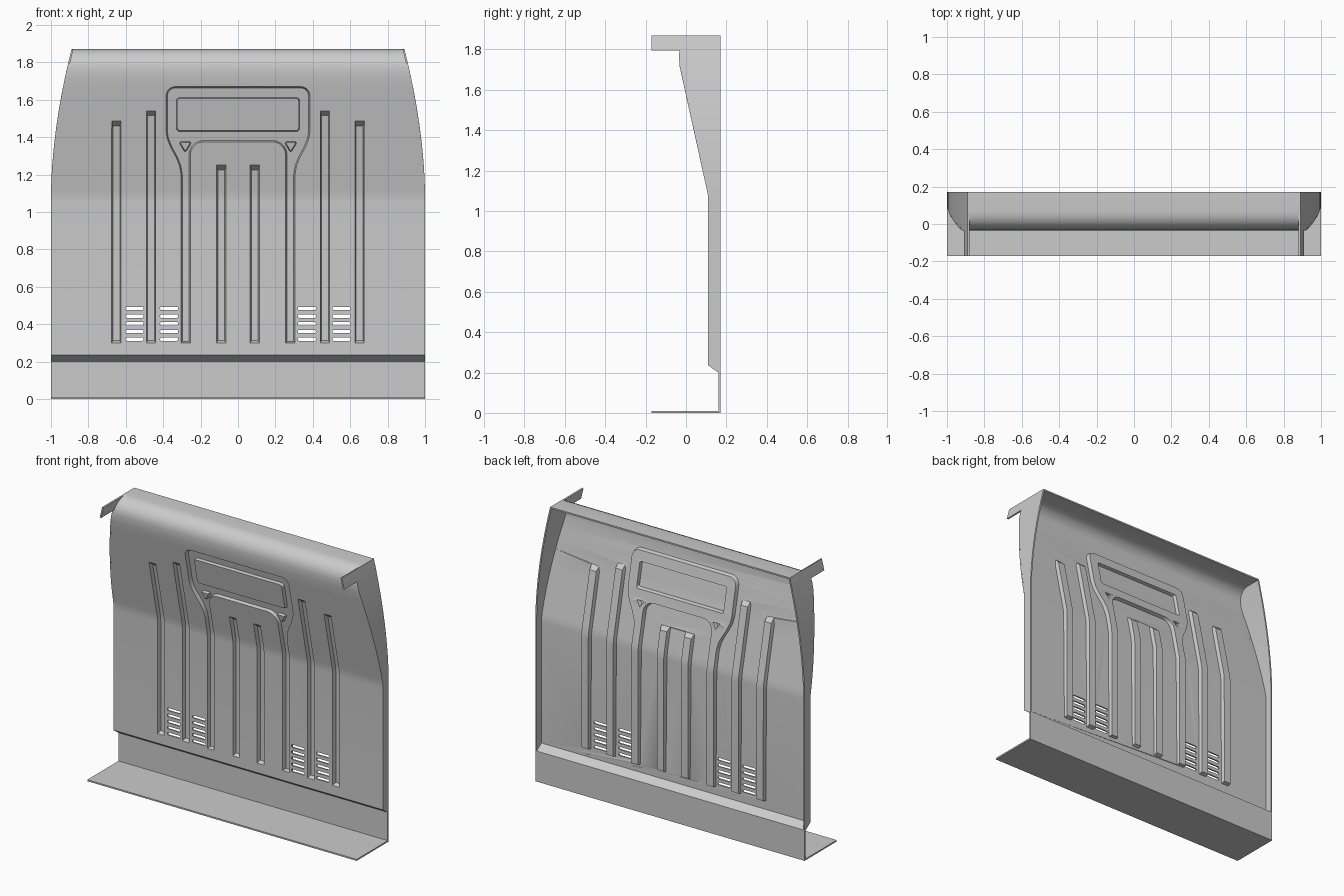
import bpy, bmesh, math
from mathutils import Vector
from mathutils.geometry import tessellate_polygon

if "Cube" in bpy.data.objects:
    bpy.data.objects.remove(bpy.data.objects["Cube"])

BACK, THICK, DEPTH = 0.17, 0.01, 0.025

# Side profile (y, z) of the folded sheet: floor lip, kick panel, wall, slope, rolled top
profile = [(-0.17, 0.01), (0.16, 0.01), (0.16, 0.20), (0.11, 0.235),
           (0.11, 1.05), (0.108, 1.08), (0.102, 1.11)]
profile += [(0.102 - 0.134 * i / 9, 1.11 + 0.61 * i / 9) for i in range(1, 10)]
for i in range(7):
    a = math.radians(15 * i)
    profile.append((0.065 - 0.1 * math.cos(a), 1.77 + 0.1 * math.sin(a)))
profile.append((BACK, 1.87))

# Unfolded height of each profile point; equals z from the wall upward
levels = [0.0]
for (y0, z0), (y1, z1) in zip(profile, profile[1:]):
    levels.append(levels[-1] + max(abs(y1 - y0), abs(z1 - z0)))
shift = 0.235 - levels[3]
levels = [v + shift for v in levels]


def fold(v):
    for i in range(len(levels) - 1):
        if v <= levels[i + 1] or i == len(levels) - 2:
            t = (v - levels[i]) / (levels[i + 1] - levels[i])
            (y0, z0), (y1, z1) = profile[i], profile[i + 1]
            return y0 + (y1 - y0) * t, z0 + (z1 - z0) * t


def half_width(z):
    return 1 - 0.11 * max(0, (z - 1.08) / 0.79) ** 1.8


def rect(x0, x1, z0, z1):
    return [(x0, z0), (x1, z0), (x1, z1), (x0, z1)]


def arc(cx, cz, r, a0, a1, n=5):
    return [(cx + r * math.cos(math.radians(a0 + (a1 - a0) * i / n)),
             cz + r * math.sin(math.radians(a0 + (a1 - a0) * i / n))) for i in range(n + 1)]


def rounded(x0, x1, z0, z1, r, n=4):
    return (arc(x0 + r, z0 + r, r, 180, 270, n) + arc(x1 - r, z0 + r, r, 270, 360, n)
            + arc(x1 - r, z1 - r, r, 0, 90, n) + arc(x0 + r, z1 - r, r, 90, 180, n))


def inset(loop, d):
    out, n = [], len(loop)
    for i in range(n):
        a, b, c = (Vector(loop[(i + k) % n]) for k in (-1, 0, 1))
        d1, d2 = (b - a).normalized(), (c - b).normalized()
        n1, n2 = Vector((-d1.y, d1.x)), Vector((-d2.y, d2.x))
        out.append(tuple(b + (n1 + n2) * d / (1 + n1.dot(n2))))
    return out


def fill(bm, loops, y):
    vecs = [[Vector((x, z, 0)) for x, z in l] for l in loops]
    verts = [bm.verts.new((p.x, y, p.y)) for l in vecs for p in l]
    for tri in tessellate_polygon(vecs):
        bm.faces.new([verts[i] for i in tri])


def wall(bm, la, ya, lb, yb):
    a = [bm.verts.new((x, ya, z)) for x, z in la]
    b = [bm.verts.new((x, yb, z)) for x, z in lb]
    for i in range(len(a)):
        j = (i + 1) % len(a)
        bm.faces.new((a[i], a[j], b[j], b[i]))


def finish(bm, name, mirror=False):
    me = bpy.data.meshes.new(name)
    bm.to_mesh(me)
    bm.free()
    ob = bpy.data.objects.new(name, me)
    bpy.context.collection.objects.link(ob)
    bpy.ops.object.select_all(action='DESELECT')
    ob.select_set(True)
    bpy.context.view_layer.objects.active = ob
    s = ob.modifiers.new("thickness", 'SOLIDIFY')
    s.thickness, s.offset, s.use_even_offset = THICK, -1, True
    if mirror:
        ob.modifiers.new("mirror", 'MIRROR')
    for m in list(ob.modifiers):
        bpy.ops.object.modifier_apply(modifier=m.name)
    bpy.ops.object.shade_smooth_by_angle(angle=math.radians(30))


# Pressed sheet, laid out flat in x/z with groove depth in y
bm = bmesh.new()
edge = [(half_width(z), v) for (y, z), v in zip(profile, levels)]
outline = edge + [(-x, v) for x, v in reversed(edge)]
openings = []

# Straight grooves with a ramped upper end
for x, top in ((0.09, 1.25), (0.465, 1.54), (0.65, 1.485)):
    for s in (-1, 1):
        c = s * x
        outer = rect(c - 0.025, c + 0.025, 0.30, top)
        inner = rect(c - 0.018, c + 0.018, 0.312, top - 0.025)
        openings.append(outer)
        wall(bm, outer, 0, inner, DEPTH)
        fill(bm, [inner], DEPTH)

# Arch-shaped groove with a raised plate and two raised triangles
half = arc(0.185, 1.305, 0.07, 90, 0) + [(0.255, 0.30), (0.305, 0.30), (0.305, 1.20),
        (0.312, 1.245), (0.33, 1.29), (0.36, 1.345), (0.378, 1.39), (0.385, 1.43)]
half += arc(0.335, 1.62, 0.05, 0, 90)
arch = half + [(-x, z) for x, z in reversed(half)]
openings.append(arch)
floor = inset(arch, 0.007)
wall(bm, arch, 0, floor, DEPTH)
raised = [rounded(-0.33, 0.33, 1.43, 1.612, 0.02)]
for s in (-1, 1):
    c = 0.282 * s
    raised.append(arc(c, 1.332, 0.009, 210, 330, 3) + arc(c + 0.021, 1.368, 0.009, -30, 90, 3)
                  + arc(c - 0.021, 1.368, 0.009, 90, 210, 3))
fill(bm, [floor] + raised, DEPTH)
for loop in raised:
    top = inset(loop, 0.005)
    wall(bm, loop, DEPTH, top, 0.003)
    fill(bm, [top], 0.003)

# Vent slots cut through
for x in (0.368, 0.553):
    for s in (-1, 1):
        for i in range(5):
            z = 0.32 + 0.041 * i
            openings.append(rounded(s * x - 0.048, s * x + 0.048, z - 0.009, z + 0.009, 0.006, 2))

fill(bm, [outline] + openings, 0)
bmesh.ops.remove_doubles(bm, verts=bm.verts[:], dist=1e-5)
for v in levels[1:-1]:
    bmesh.ops.bisect_plane(bm, geom=bm.verts[:] + bm.edges[:] + bm.faces[:], dist=1e-5,
                           plane_co=(0, 0, v), plane_no=(0, 0, 1))
bm.normal_update()
for f in bm.faces:
    if f.normal.y > 0:
        f.normal_flip()
# Fold the flat layout along the side profile
for vert in bm.verts:
    y, z = fold(vert.co.z)
    vert.co.y += y
    vert.co.z = z
finish(bm, "pressed_panel")

# Side flanges, with the forward tab at the top
bm = bmesh.new()
pts = profile[2:-1]
for (y0, z0), (y1, z1) in zip(pts, pts[1:]):
    if z0 > 1.79:
        y0 = y1 = -0.17
    x0, x1 = half_width(z0), half_width(z1)
    bm.faces.new([bm.verts.new(p) for p in
                  ((x0, y0, z0), (x0, BACK, z0), (x1, BACK, z1), (x1, y1, z1))])
bmesh.ops.remove_doubles(bm, verts=bm.verts[:], dist=1e-5)
finish(bm, "side_flanges", mirror=True)
